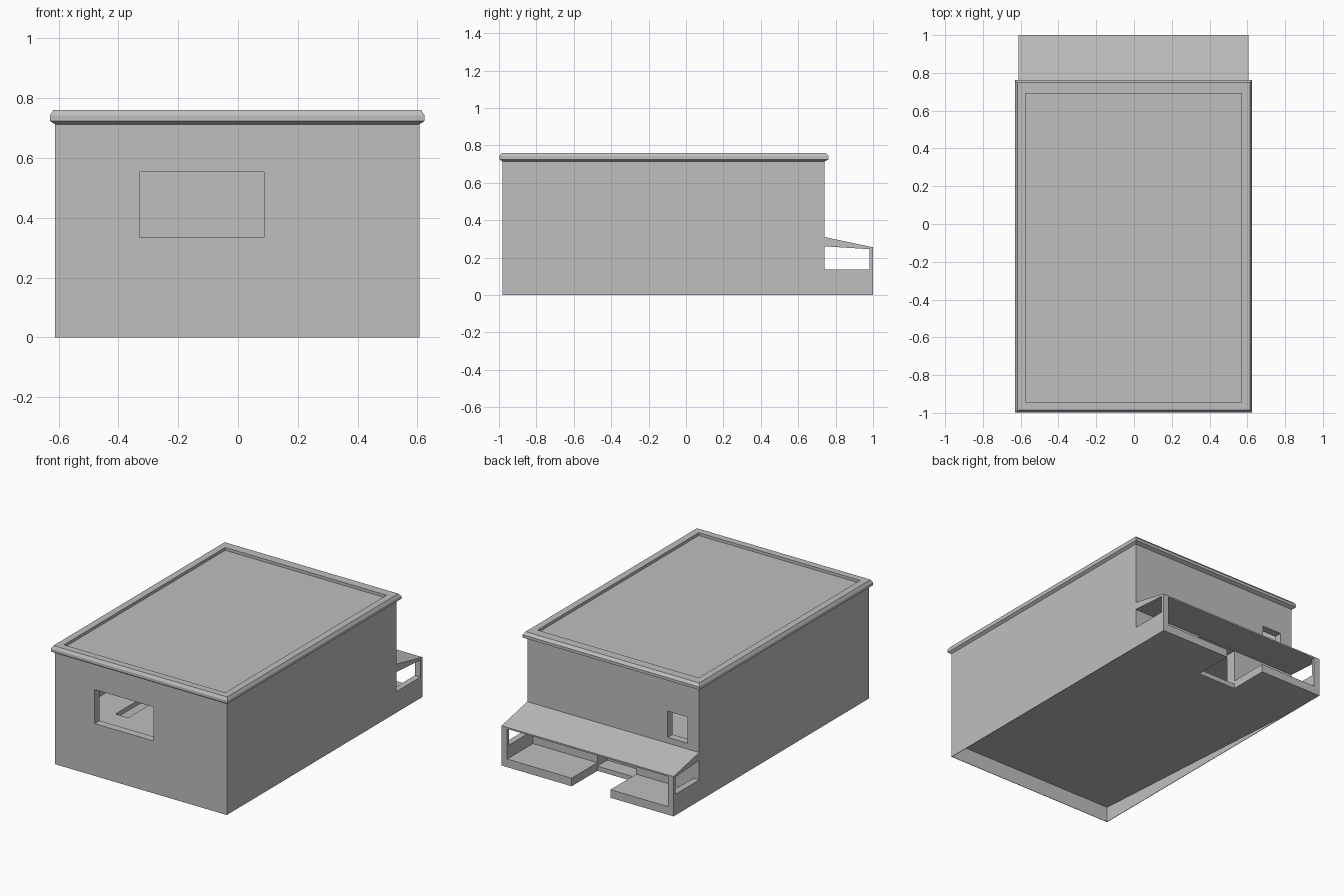
import bpy, bmesh

if "Cube" in bpy.data.objects:
    bpy.data.objects.remove(bpy.data.objects["Cube"])

grey = bpy.data.materials.new("plain grey")
grey.use_nodes = True
grey.diffuse_color = (0.52, 0.52, 0.52, 1)
grey.node_tree.nodes["Principled BSDF"].inputs["Base Color"].default_value = grey.diffuse_color

LEFT, RIGHT = 0.607, -0.612      # side walls
FRONT, BACK = -0.98, 0.74        # front and back walls
WALL = 0.05


def finish(name, bm):
    bmesh.ops.recalc_face_normals(bm, faces=bm.faces)
    mesh = bpy.data.meshes.new(name)
    bm.to_mesh(mesh)
    bm.free()
    mesh.materials.append(grey)
    obj = bpy.data.objects.new(name, mesh)
    bpy.context.collection.objects.link(obj)
    return obj


def prism(name, profile, x0, x1):
    """Extrude a (y, z) profile along x."""
    bm = bmesh.new()
    face = bm.faces.new([bm.verts.new((x0, y, z)) for y, z in profile])
    new = bmesh.ops.extrude_face_region(bm, geom=[face])["geom"]
    verts = [v for v in new if isinstance(v, bmesh.types.BMVert)]
    bmesh.ops.translate(bm, verts=verts, vec=(x1 - x0, 0, 0))
    return finish(name, bm)


def box(name, x0, x1, y0, y1, z0, z1):
    return prism(name, [(y0, z0), (y1, z0), (y1, z1), (y0, z1)], x0, x1)


def cut(target, cutter):
    cutter.hide_render = True
    mod = target.modifiers.new("cut", "BOOLEAN")
    mod.operation = "DIFFERENCE"
    mod.solver = "EXACT"
    mod.object = cutter
    bpy.context.view_layer.objects.active = target
    bpy.ops.object.modifier_apply(modifier=mod.name)
    bpy.data.objects.remove(cutter)


# Main building, hollowed into two storeys with a sloping lower floor
house = box("building", RIGHT, LEFT, FRONT, BACK, 0, 0.715)
skin = 0.003
inner = (RIGHT + WALL, LEFT - WALL)
cut(house, prism("underside_cutter",
                 [(FRONT + skin, -0.2), (BACK, -0.2), (BACK, 0), (FRONT + skin, 0.1)],
                 RIGHT + skin, LEFT - skin))
cut(house, prism("lower_room_cutter",
                 [(FRONT + WALL, 0.14), (BACK - 0.07, 0.05), (BACK - 0.07, 0.27), (FRONT + WALL, 0.27)],
                 *inner))
cut(house, box("upper_room_cutter", *inner, FRONT + WALL, BACK - WALL, 0.3, 0.69))
cut(house, box("stair_cutter", -0.35, -0.26, -0.74, -0.3, 0.2, 0.4))

# Front window, back window and back doorway
cut(house, box("front_window_cutter", -0.33, 0.087, FRONT - 0.1, FRONT + 0.1, 0.335, 0.553))
cut(house, box("back_window_cutter", -0.528, -0.388, BACK - 0.1, BACK + 0.1, 0.347, 0.515))
cut(house, box("doorway_cutter", -0.165, 0.11, BACK - 0.1, BACK + 0.1, 0.03, 0.259))

# Cornice and sunken roof panel, lofted from rectangular rings
bm = bmesh.new()
rings = []
for off, z in [(0, 0.713), (0.017, 0.724), (0.017, 0.742), (0.006, 0.76), (-0.038, 0.76), (-0.038, 0.742)]:
    x0, x1, y0, y1 = RIGHT - off, LEFT + off, FRONT - off, BACK + off * 1.3
    rings.append([bm.verts.new((x, y, z)) for x, y in [(x0, y0), (x1, y0), (x1, y1), (x0, y1)]])
for a, b in zip(rings, rings[1:]):
    for i in range(4):
        j = (i + 1) % 4
        bm.faces.new((a[i], a[j], b[j], b[i]))
bm.faces.new(rings[0])
bm.faces.new(rings[-1])
finish("cornice_and_roof", bm)

# Back porch: sloping roof, open sides and two floor slabs
END = 1.0
prism("porch_roof", [(BACK, 0.31), (END, 0.255), (END, 0.245), (END - 0.02, 0.245), (BACK, 0.26)], RIGHT, LEFT)
side = [(BACK, 0), (END, 0), (END, 0.25), (END - 0.02, 0.25), (END - 0.02, 0.135), (BACK, 0.135)]
for label, x0, x1, slab0, slab1 in [("left", LEFT - 0.04, LEFT, 0.11, LEFT - 0.04),
                                    ("right", RIGHT, RIGHT + 0.04, RIGHT + 0.04, -0.165)]:
    prism("porch_side_" + label, side, x0, x1)
    box("porch_floor_" + label, slab0, slab1, BACK, END, 0, 0.052)
